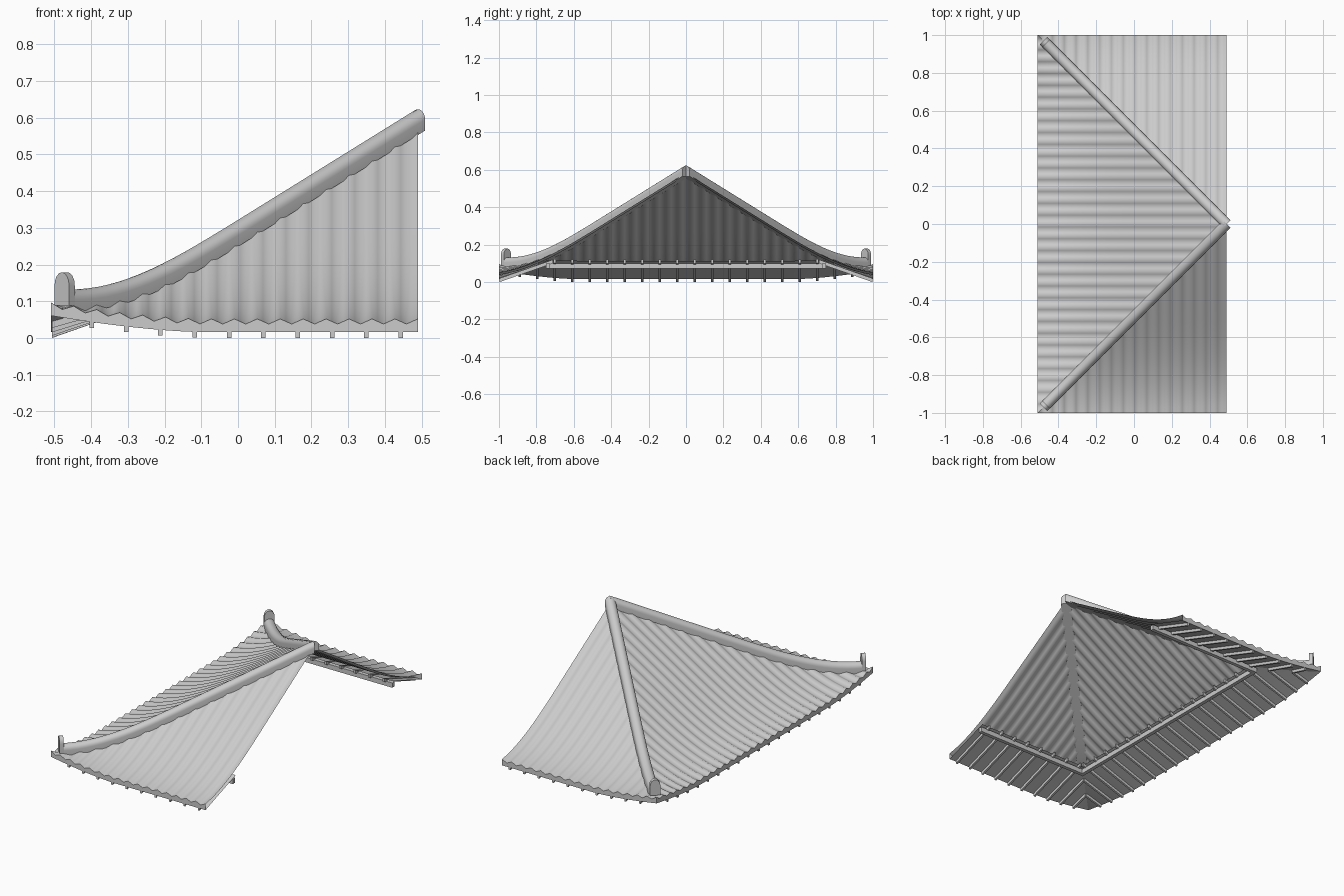
import bpy, math
from mathutils import Vector

if "Cube" in bpy.data.objects:
    bpy.data.objects.remove(bpy.data.objects["Cube"])

STEP = 0.0625      # tile wave length
EDGE = 0.016       # eave underside height


def lift(t, d):
    # upturned eave corners; t = position along eave (corner at |t|=1), d = distance inward
    return 0.045 * max(0, 1 - (1 - abs(t)) / 0.42) ** 1.6 * max(0, 1 - d / 0.4)


def roof_z(t, d):
    return 0.045 + 0.62 * d - 0.088 * (1 - max(0, 1 - d / 0.55) ** 3) + lift(t, d)


def tile_z(t, d):
    return roof_z(t, d) + 0.007 * math.cos(2 * math.pi * t / STEP)


def soffit_z(t, d):
    return EDGE + 0.35 * d + lift(t, d)


# each side maps (t, d) to plan x, y; with its range of t
SIDES = {
    "end": (lambda t, d: (-0.51 + d, t), -1, 1),
    "front": (lambda t, d: (0.49 + t, -1 + d), -1, 0),
    "back": (lambda t, d: (0.49 + t, 1 - d), -1, 0),
}


def make(name, verts, faces, smooth=None):
    me = bpy.data.meshes.new(name)
    me.from_pydata(verts, [], faces)
    ob = bpy.data.objects.new(name, me)
    bpy.context.collection.objects.link(ob)
    bpy.ops.object.select_all(action='DESELECT')
    ob.select_set(True)
    bpy.context.view_layer.objects.active = ob
    bpy.ops.object.mode_set(mode='EDIT')
    bpy.ops.mesh.select_all(action='SELECT')
    bpy.ops.mesh.remove_doubles(threshold=1e-5)
    bpy.ops.mesh.normals_make_consistent(inside=False)
    bpy.ops.object.mode_set(mode='OBJECT')
    if smooth:
        bpy.ops.object.shade_smooth_by_angle(angle=math.radians(smooth))
    return ob


def grid(name, rows, smooth=None, flip=False):
    n = len(rows[0])
    faces = [(i * n + j, i * n + j + 1, (i + 1) * n + j + 1, (i + 1) * n + j)
             for i in range(len(rows) - 1) for j in range(n - 1)]
    return make(name, [p for r in rows for p in r], faces, smooth)


def sweep(name, rings, smooth=None):
    # closed tube through equal rings, capped at both ends
    n = len(rings[0])
    faces = [(i * n + j, i * n + (j + 1) % n, (i + 1) * n + (j + 1) % n, (i + 1) * n + j)
             for i in range(len(rings) - 1) for j in range(n)]
    faces += [tuple(range(n)), tuple(range((len(rings) - 1) * n, len(rings) * n))]
    return make(name, [p for r in rings for p in r], faces, smooth)


for side, (plan, t0, t1) in SIDES.items():
    def P(t, d, z):
        return (*plan(t, d), z)

    cols = int((t1 - t0) / STEP * 4)
    ts = [t0 + (t1 - t0) * i / cols for i in range(cols + 1)]

    # corrugated tile slope, clipped at the hip
    grid(side + "_tiles", [[P(t, (1 - abs(t)) * v / 24, tile_z(t, (1 - abs(t)) * v / 24))
                            for v in range(25)] for t in ts], 50)

    # eave fascia with wavy top
    grid(side + "_fascia", [[P(t, 0, soffit_z(t, 0)), P(t, 0, tile_z(t, 0))] for t in ts])

    # soffit boards
    soffit = []
    for t in ts:
        m = min(0.28, 1 - abs(t))
        soffit.append([P(t, m * v / 6, soffit_z(t, m * v / 6)) for v in range(7)])
    grid(side + "_soffit", soffit, 30)

    # rafters under the soffit
    for k in range(10):
        for s in ((-1, 1) if side == "end" else (-1,)):
            t = s * (k + 0.5) * 0.0935
            m = min(0.29, 1 - abs(t))
            rings = []
            for v in range(7):
                d = 0.004 + (m - 0.004) * v / 6
                z = soffit_z(t, d)
                rings.append([P(t + a, d, z + b) for a, b in
                              ((-0.006, -0.017), (0.006, -0.017), (0.006, 0.003), (-0.006, 0.003))])
            sweep(side + "_rafter", rings)

    # beam carrying the rafters, mitred at the corners
    ends = []
    for s in (-1, 1 if side == "end" else 0):
        ends.append([P(s * (1 - d), d, z) for d, z in
                     ((0.252, 0.072), (0.274, 0.072), (0.274, 0.1), (0.252, 0.1))])
    sweep(side + "_beam", ends)

# hip ridges and their upright end tiles
W = 0.028
profile = [(-W, -0.012)] + [(-W * math.cos(math.pi * i / 10), 0.018 + 0.028 * math.sin(math.pi * i / 10))
                            for i in range(11)] + [(W, -0.012)]
plate = [(-W, 0), (-W, 0.055)] + [(-W * math.cos(math.pi * i / 8), 0.055 + 0.036 * math.sin(math.pi * i / 8))
                                  for i in range(1, 8)] + [(W, 0.055), (W, 0)]
for s, label in ((-1, "front"), (1, "back")):
    along = Vector((1, -s, 0)).normalized()
    across = Vector((1, s, 0)).normalized()
    rings = []
    for i in range(33):
        d = 0.04 + 0.96 * i / 32
        c = Vector((-0.51 + d, s * (1 - d), roof_z(1 - d, d)))
        rings.append([c + across * a + Vector((0, 0, b)) for a, b in profile])
    sweep(label + "_hip_ridge", rings, 40)
    c = Vector((-0.48, s * 0.97, 0.088))
    sweep(label + "_ridge_end_tile",
          [[c + along * o + across * a + Vector((0, 0, b)) for a, b in plate] for o in (0, 0.022)], 40)
